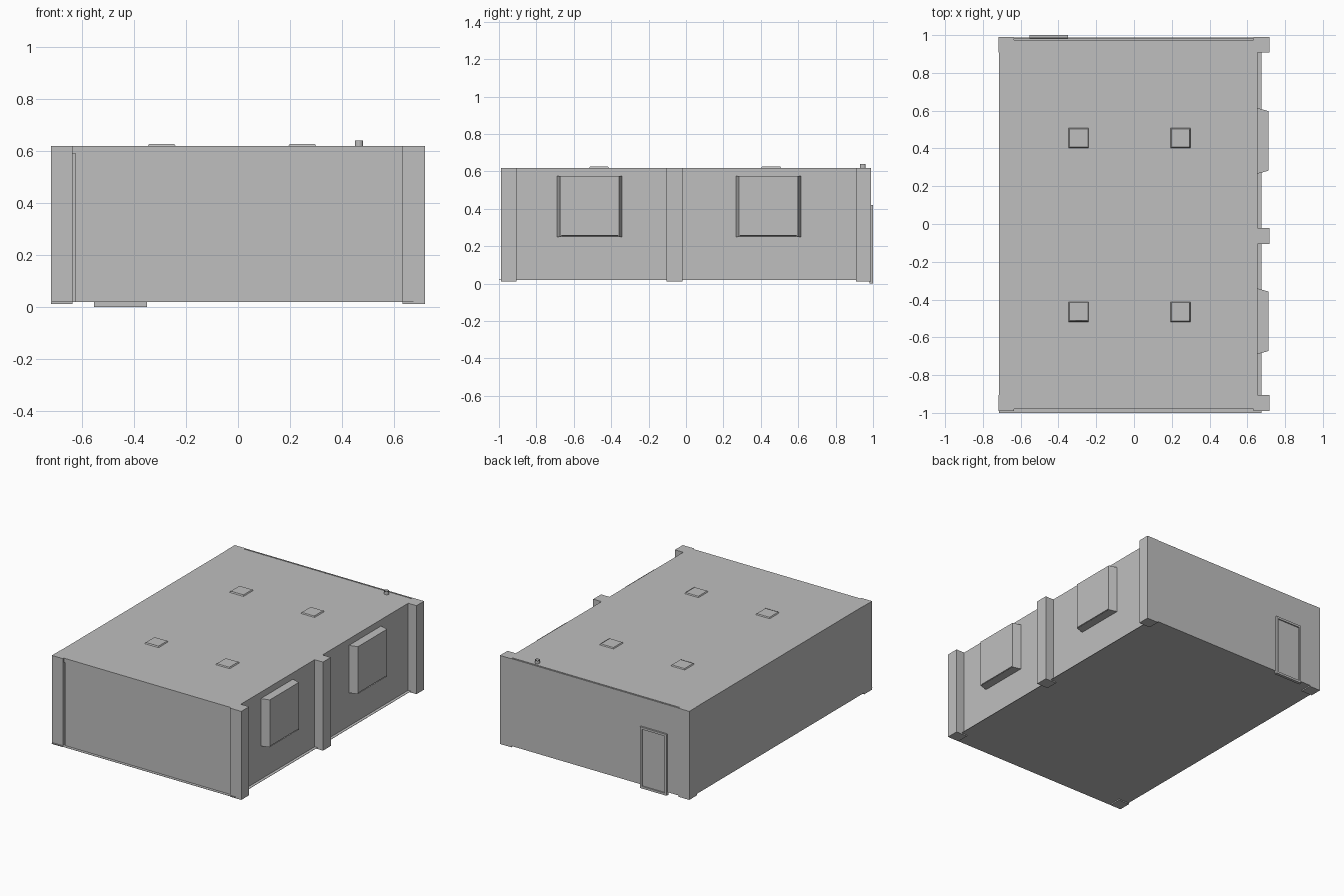
import bpy, bmesh

cube = bpy.data.objects.get("Cube")
if cube:
    bpy.data.objects.remove(cube, do_unlink=True)

grey = bpy.data.materials.new("plain grey")
grey.use_nodes = True
GREY = (0.52, 0.52, 0.52, 1)
grey.diffuse_color = GREY
grey.node_tree.nodes["Principled BSDF"].inputs["Base Color"].default_value = GREY


def finish(name, bm):
    mesh = bpy.data.meshes.new(name)
    bm.to_mesh(mesh)
    bm.free()
    mesh.materials.append(grey)
    obj = bpy.data.objects.new(name, mesh)
    bpy.context.collection.objects.link(obj)


def block(x, y, z):
    """Box mesh from (low, high) ranges."""
    bm = bmesh.new()
    bmesh.ops.create_cube(bm, size=1)
    for v in bm.verts:
        v.co = [r[0] + (c + 0.5) * (r[1] - r[0]) for c, r in zip(v.co, (x, y, z))]
    return bm


def box(name, x, y, z):
    finish(name, block(x, y, z))


def inset_face(bm, axis, thickness, depth):
    """Inset the outermost face along an axis; negative depth sinks it."""
    bm.normal_update()
    face = max(bm.faces, key=lambda f: f.normal[axis] - f.calc_area() * 0.001)
    bmesh.ops.inset_region(bm, faces=[face], thickness=thickness, depth=depth)
    return face


# Shell: thin floor and walls
TOP = 0.619
box("floor", (-0.715, 0.675), (-1.0, 0.985), (0.02, 0.022))
box("left_wall", (-0.716, -0.68), (-0.98, 0.98), (0.022, TOP))
box("right_wall", (0.62, 0.655), (-0.975, 0.97), (0.022, TOP))
box("front_wall", (-0.625, 0.64), (-0.98, -0.95), (0.022, TOP))
box("back_wall", (-0.64, 0.64), (0.982, 0.988), (0.02, TOP))

# Roof with square openings under the skylights
SKY_X, SKY_Y, HOLE = (-0.293, 0.247), (-0.465, 0.455), 0.05
bm = block((-0.716, 0.655), (-0.98, 0.975), (0.59, TOP))
for axis, centres in enumerate((SKY_X, SKY_Y)):
    normal = [0, 0, 0]
    normal[axis] = 1
    for c in centres:
        for edge in (c - HOLE, c + HOLE):
            point = [edge * n for n in normal]
            bmesh.ops.bisect_plane(bm, geom=bm.verts[:] + bm.edges[:] + bm.faces[:],
                                   plane_co=point, plane_no=normal)
openings = []
for f in bm.faces:
    mid = f.calc_center_median()
    if any(abs(mid.x - x) < HOLE / 2 for x in SKY_X) and any(abs(mid.y - y) < HOLE / 2 for y in SKY_Y):
        if abs(f.normal.z) > 0.5:
            openings.append(f)
bmesh.ops.delete(bm, geom=openings, context="FACES")
finish("roof", bm)

# Skylights: low tapered kerb around a sunken pyramid
for x in SKY_X:
    for y in SKY_Y:
        bm = block((x - 0.055, x + 0.055), (y - 0.055, y + 0.055), (0.615, 0.626))
        for v in bm.verts:
            if v.co.z > 0.62:
                v.co.x = x + (v.co.x - x) * 0.88
                v.co.y = y + (v.co.y - y) * 0.88
        inset_face(bm, 2, 0.003, 0)
        base = inset_face(bm, 2, 0.0005, -0.035)
        under = [f for f in bm.faces if f.normal.z < -0.9]
        tip = bmesh.ops.poke(bm, faces=[base])["verts"][0]
        tip.co.z = 0.625
        bmesh.ops.delete(bm, geom=under, context="FACES")
        finish("skylight", bm)

# Pillars
for side, x in (("left", (-0.718, -0.635)), ("right", (0.632, 0.718))):
    for end, y in (("front", (-0.99, -0.905)), ("back", (0.908, 0.99))):
        box(f"{end}_{side}_pillar", x, y, (0.012, TOP))
box("middle_right_pillar", (0.632, 0.718), (-0.105, -0.02), (0.012, TOP))

# Bay windows with tapered cheeks and two sliding sashes
for name, y in (("front", -0.515), ("back", 0.44)):
    bm = block((0.65, 0.712), (y - 0.175, y + 0.175), (0.25, 0.575))
    for v in bm.verts:
        if v.co.x > 0.7:
            v.co.y = y + (v.co.y - y) * 0.9
    inset_face(bm, 0, 0.01, 0)
    inset_face(bm, 0, 0.001, -0.018)
    finish(f"{name}_bay_window", bm)
    box(f"{name}_window_sash", (0.692, 0.698), (y - 0.147, y - 0.005), (0.262, 0.563))

# Open roof vent pipe
bm = bmesh.new()
bmesh.ops.create_cone(bm, cap_ends=False, segments=16, radius1=0.016, radius2=0.016, depth=0.05)
bmesh.ops.translate(bm, verts=bm.verts, vec=(0.465, 0.945, 0.615))
finish("vent_pipe", bm)

# Back door: frame around a recessed leaf
for name, x in (("left", (-0.365, -0.35)), ("right", (-0.553, -0.538))):
    box(f"door_{name}_jamb", x, (0.98, 1.0), (0, 0.42))
box("door_head", (-0.538, -0.365), (0.98, 1.0), (0.405, 0.42))
box("door_sill", (-0.538, -0.365), (0.98, 1.0), (0, 0.015))
box("door_leaf", (-0.538, -0.365), (0.98, 0.992), (0.015, 0.405))
